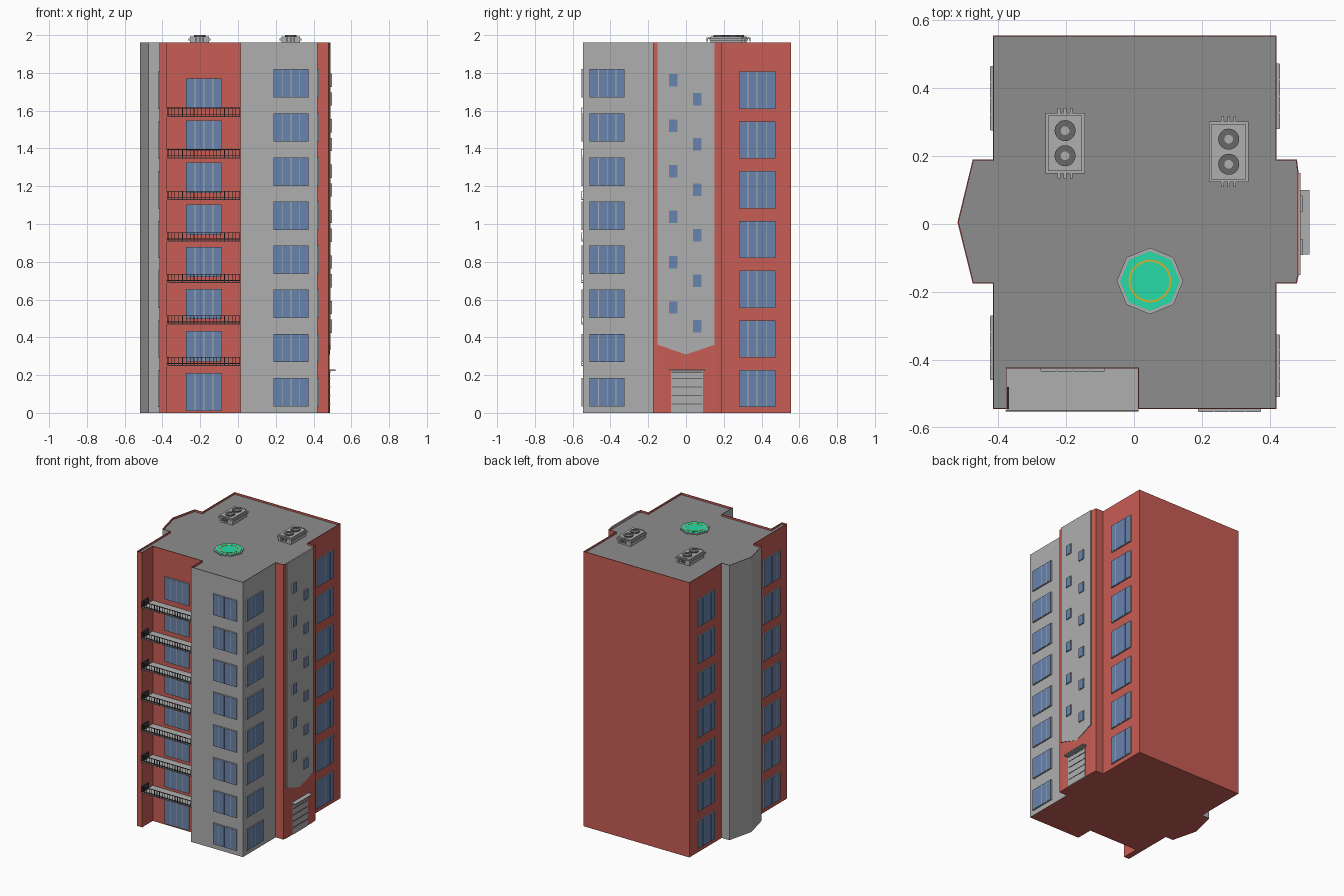
import bpy, bmesh, math
from mathutils import Matrix, Vector

if "Cube" in bpy.data.objects:
    bpy.data.objects.remove(bpy.data.objects["Cube"])


def material(name, rgb):
    m = bpy.data.materials.new(name)
    m.diffuse_color = (*rgb, 1)
    m.use_nodes = True
    m.node_tree.nodes["Principled BSDF"].inputs["Base Color"].default_value = m.diffuse_color
    return m


RED = material("red_wall", (0.58, 0.11, 0.09))
GREY = material("grey_wall", (0.43, 0.43, 0.43))
ROOF = material("roof_grey", (0.27, 0.27, 0.27))
BLUE = material("glass_blue", (0.14, 0.23, 0.42))
DARK = material("dark_metal", (0.05, 0.05, 0.05))
FAN = material("fan_grey", (0.14, 0.14, 0.14))
TEAL = material("pad_green", (0.02, 0.72, 0.40))
GOLD = material("ring_gold", (0.65, 0.45, 0.03))


def finish(name, bm, *mats):
    bmesh.ops.recalc_face_normals(bm, faces=bm.faces)
    me = bpy.data.meshes.new(name)
    bm.to_mesh(me)
    bm.free()
    ob = bpy.data.objects.new(name, me)
    bpy.context.collection.objects.link(ob)
    for m in mats:
        me.materials.append(m)
    return ob


def box(bm, x0, x1, y0, y1, z0, z1):
    mat = Matrix.Translation(((x0 + x1) / 2, (y0 + y1) / 2, (z0 + z1) / 2)) \
        @ Matrix.Diagonal((abs(x1 - x0), abs(y1 - y0), abs(z1 - z0), 1))
    bmesh.ops.create_cube(bm, size=1, matrix=mat)


def disc(bm, x, y, z0, z1, r, n):
    bmesh.ops.create_cone(bm, cap_ends=True, segments=n, radius1=r, radius2=r, depth=z1 - z0,
                          matrix=Matrix.Translation((x, y, (z0 + z1) / 2)))


def ring(bm, x, y, z0, z1, r0, r1, n):
    v = [[bm.verts.new((x + r * math.cos(2 * math.pi * i / n), y + r * math.sin(2 * math.pi * i / n), z))
          for r, z in ((r0, z0), (r1, z0), (r1, z1), (r0, z1))] for i in range(n)]
    for i in range(n):
        a, b = v[i], v[(i + 1) % n]
        for k in range(4):
            bm.faces.new((a[k], b[k], b[(k + 1) % 4], a[(k + 1) % 4]))


# Tower body: footprint corners, each with the colour of the wall to the next corner
TOP = 1.96
R, G = 0, 1
plan = [(-.415, -.545, R), (-.375, -.545, R), (-.375, -.425, R), (.012, -.425, G), (.012, -.545, G),
        (.42, -.545, G), (.42, -.175, R), (.48, -.175, R), (.485, -.15, R), (.485, .15, R),
        (.48, .19, R), (.42, .19, R), (.42, .555, R), (-.415, .555, R), (-.415, .19, G),
        (-.475, .19, G), (-.52, .005, G), (-.475, -.175, G), (-.415, -.175, R)]
bm = bmesh.new()
lo = [bm.verts.new((x, y, 0)) for x, y, _ in plan]
hi = [bm.verts.new((x, y, TOP)) for x, y, _ in plan]
for i, (_, _, c) in enumerate(plan):
    j = (i + 1) % len(plan)
    bm.faces.new((lo[i], lo[j], hi[j], hi[i])).material_index = c
bm.faces.new(lo[::-1])
roof = bm.faces.new(hi)
# Thin parapet around a sunken roof
bm.normal_update()
bmesh.ops.inset_region(bm, faces=[roof], thickness=0.004)
roof = bmesh.ops.extrude_discrete_faces(bm, faces=[roof])["faces"][0]
bmesh.ops.translate(bm, verts=roof.verts, vec=(0, 0, -0.014))
roof.material_index = 2
finish("tower_body", bm, RED, GREY, ROOF)
ROOF_Z = TOP - 0.014

# Raised stairwell panel with a pointed lower end
bm = bmesh.new()
prof = [(-.15, TOP), (-.15, .36), (0, .31), (.15, .36), (.15, TOP)]
f = bm.faces.new([bm.verts.new((.48, y, z)) for y, z in prof])
ext = bmesh.ops.extrude_face_region(bm, geom=[f])["geom"]
for v in ext:
    if isinstance(v, bmesh.types.BMVert):
        v.co.x = .491 if v.co.z > .355 else .486
finish("stairwell_panel", bm, GREY)

# Windows: a grey frame slab with blue panes standing slightly proud
frames, panes = bmesh.new(), bmesh.new()


def window(axis, wall, sign, a0, a1, z0, z1, n=4, depth=.008):
    def put(bm, s0, s1, za, zb, d):
        lim = sorted((wall - sign * .004, wall + sign * d))
        if axis == "x":
            box(bm, *lim, s0, s1, za, zb)
        else:
            box(bm, s0, s1, *lim, za, zb)
    put(frames, a0, a1, z0, z1, depth)
    w, gap = (a1 - a0) / n, .002
    for k in range(n):
        put(panes, a0 + k * w + gap, a0 + (k + 1) * w - gap, z0 + gap, z1 - gap, depth + .0015)


for k in range(8):
    z = .035 + k * .2335
    window("y", -.545, -1, .188, .374, z, z + .15)          # front
    window("x", .42, 1, -.51, -.325, z, z + .15)            # right, front half
    z = .05 + k * .223
    window("y", -.425, -1, -.276, -.085, z if k else .01, z + .16)  # balcony doors
for k in range(7):
    z = .03 + k * .2633
    window("x", .42, 1, .28, .473, z, z + .197)             # right, rear half
    window("x", -.415, -1, .275, .465, z, z + .197)         # left, rear half
    window("x", -.415, -1, -.46, -.27, z, z + .197)         # left, front half
for k in range(6):
    z = k * .2405
    window("x", .491, 1, -.091, -.044, .523 + z, .593 + z, 1, .006)  # stairwell
    window("x", .491, 1, .036, .084, .424 + z, .494 + z, 1, .006)
finish("window_frames", frames, GREY)
finish("window_panes", panes, BLUE)

# Balconies: floor slabs and barred railings
slabs, rails = bmesh.new(), bmesh.new()
for k in range(7):
    z = .247 + k * .22
    box(slabs, -.376, .013, -.55, -.424, z, z + .006)
    for h in (.012, .045):
        box(rails, -.378, .013, -.553, -.549, z + h, z + h + .004)
    for i in range(20):
        x = -.376 + i * .0202
        box(rails, x, x + .003, -.5525, -.5495, z, z + .047)
    box(rails, -.374, -.368, -.545, -.48, z + .006, z + .049)
finish("balcony_floors", slabs, GREY)
finish("balcony_railings", rails, DARK)

# Entrance: shutter, slats, canopy
bm = bmesh.new()
box(bm, .48, .488, -.08, .09, 0, .222)
finish("entrance_shutter", bm, GREY)
bm = bmesh.new()
for z in (.045, .09, .135, .18, .212):
    box(bm, .484, .49, -.078, .088, z, z + .006)
finish("shutter_slats", bm, FAN)
bm = bmesh.new()
box(bm, .48, .517, -.09, .1, .222, .23)
finish("entrance_canopy", bm, GREY)

# Rooftop cooling units
for n, (x, y) in enumerate(((-.203, .238), (.279, .213)), 1):
    body, fans = bmesh.new(), bmesh.new()
    box(body, x - .05, x + .05, y - .082, y + .082, ROOF_Z, 1.975)
    box(body, x - .058, x + .058, y - .089, y + .089, 1.972, 1.983)
    box(body, x - .05, x + .05, y - .082, y + .082, 1.983, 1.993)
    for s in (-1, 1):
        for dx in (-.018, 0, .018):                          # bent pipes at both ends
            box(body, x + dx - .004, x + dx + .004, y + s * .08, y + s * .104, 1.979, 1.987)
            box(body, x + dx - .004, x + dx + .004, y + s * .097, y + s * .104, 1.966, 1.987)
        fy = y + s * .037
        ring(fans, x, fy, 1.99, 2.0, .013, .031, 20)
        disc(body, x, fy, 1.99, 1.996, .013, 16)
    finish(f"cooling_unit_{n}", body, GREY)
    finish(f"cooling_fans_{n}", fans, FAN)

# Octagonal landing pad
px, py = .047, -.168
for name, r0, r1, z1, n, mat in (("landing_pad_rim", 0, .098, .007, 8, GREY),
                                 ("landing_pad_surface", 0, .088, .009, 8, TEAL),
                                 ("landing_pad_ring", .057, .063, .0105, 40, GOLD)):
    bm = bmesh.new()
    if r0:
        ring(bm, px, py, ROOF_Z, ROOF_Z + z1, r0, r1, n)
    else:
        disc(bm, px, py, ROOF_Z, ROOF_Z + z1, r1, n)
    finish(name, bm, mat)
